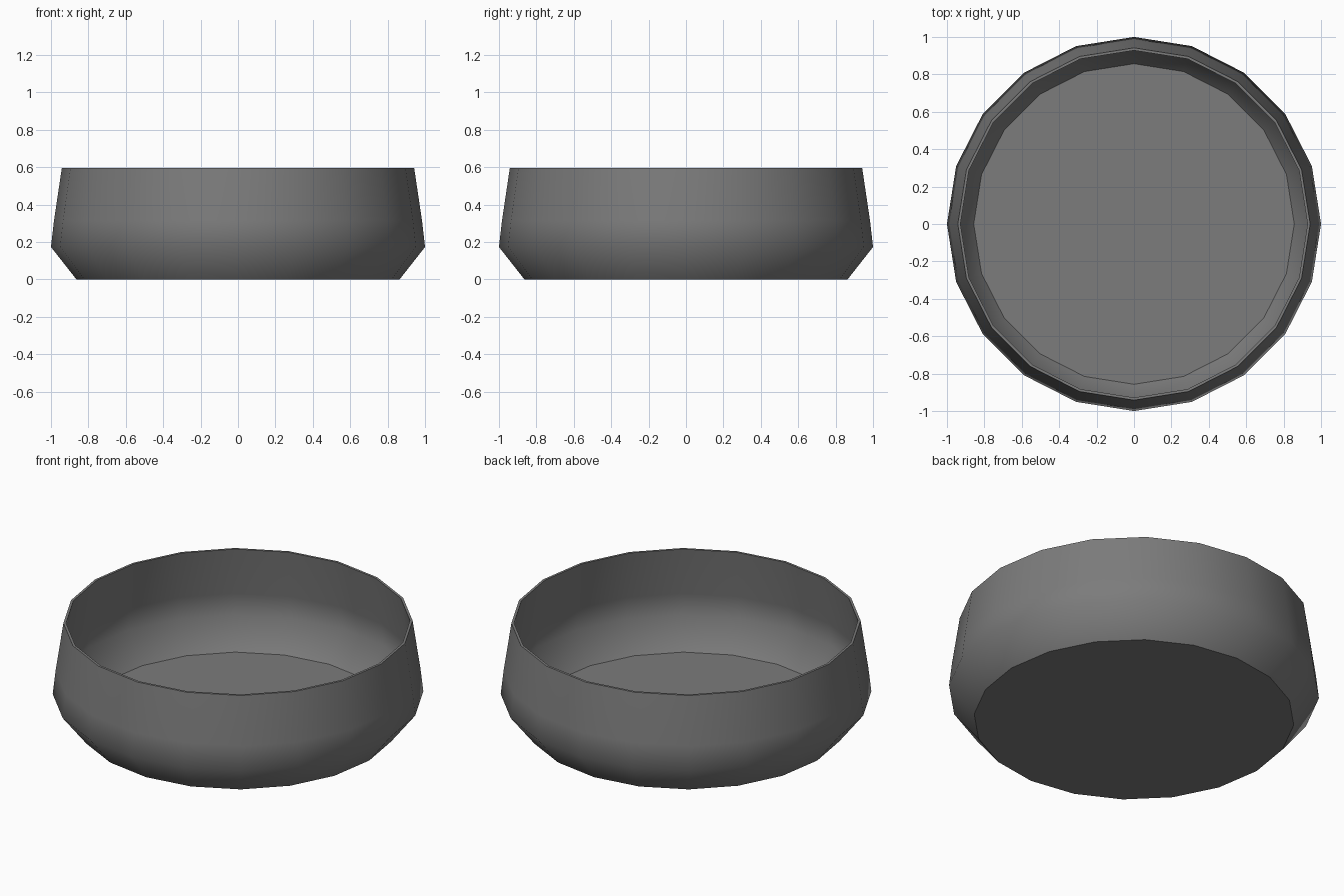
import bpy, bmesh, math

if "Cube" in bpy.data.objects:
    bpy.data.objects.remove(bpy.data.objects["Cube"])

SIDES = 20
# (radius, height): outer wall upwards, then over the thin rim and down the inner wall
profile = [(0.864, 0.0), (1.0, 0.173), (0.984, 0.313), (0.942, 0.595),
           (0.928, 0.595), (0.969, 0.313), (0.984, 0.178), (0.857, 0.015)]

# Lathe the profile into a shallow bowl
bm = bmesh.new()
rings = []
for r, z in profile:
    rings.append([bm.verts.new((r * math.cos(2 * math.pi * i / SIDES),
                                r * math.sin(2 * math.pi * i / SIDES), z))
                  for i in range(SIDES)])
for a, b in zip(rings, rings[1:]):
    for i in range(SIDES):
        j = (i + 1) % SIDES
        bm.faces.new((a[i], a[j], b[j], b[i]))

# Underside and inner floor
bm.faces.new(rings[0][::-1])
bm.faces.new(rings[-1])
bmesh.ops.recalc_face_normals(bm, faces=bm.faces)

mesh = bpy.data.meshes.new("bowl")
bm.to_mesh(mesh)
bm.free()
bowl = bpy.data.objects.new("bowl", mesh)
bpy.context.collection.objects.link(bowl)

# Dark grey finish
dark = bpy.data.materials.new("dark_grey")
dark.diffuse_color = (0.2, 0.2, 0.2, 1.0)
dark.use_nodes = True
dark.node_tree.nodes["Principled BSDF"].inputs["Base Color"].default_value = dark.diffuse_color
mesh.materials.append(dark)

# Smooth walls, crisp base and rim
bpy.context.view_layer.objects.active = bowl
bowl.select_set(True)
bpy.ops.object.shade_smooth_by_angle(angle=math.radians(48))
